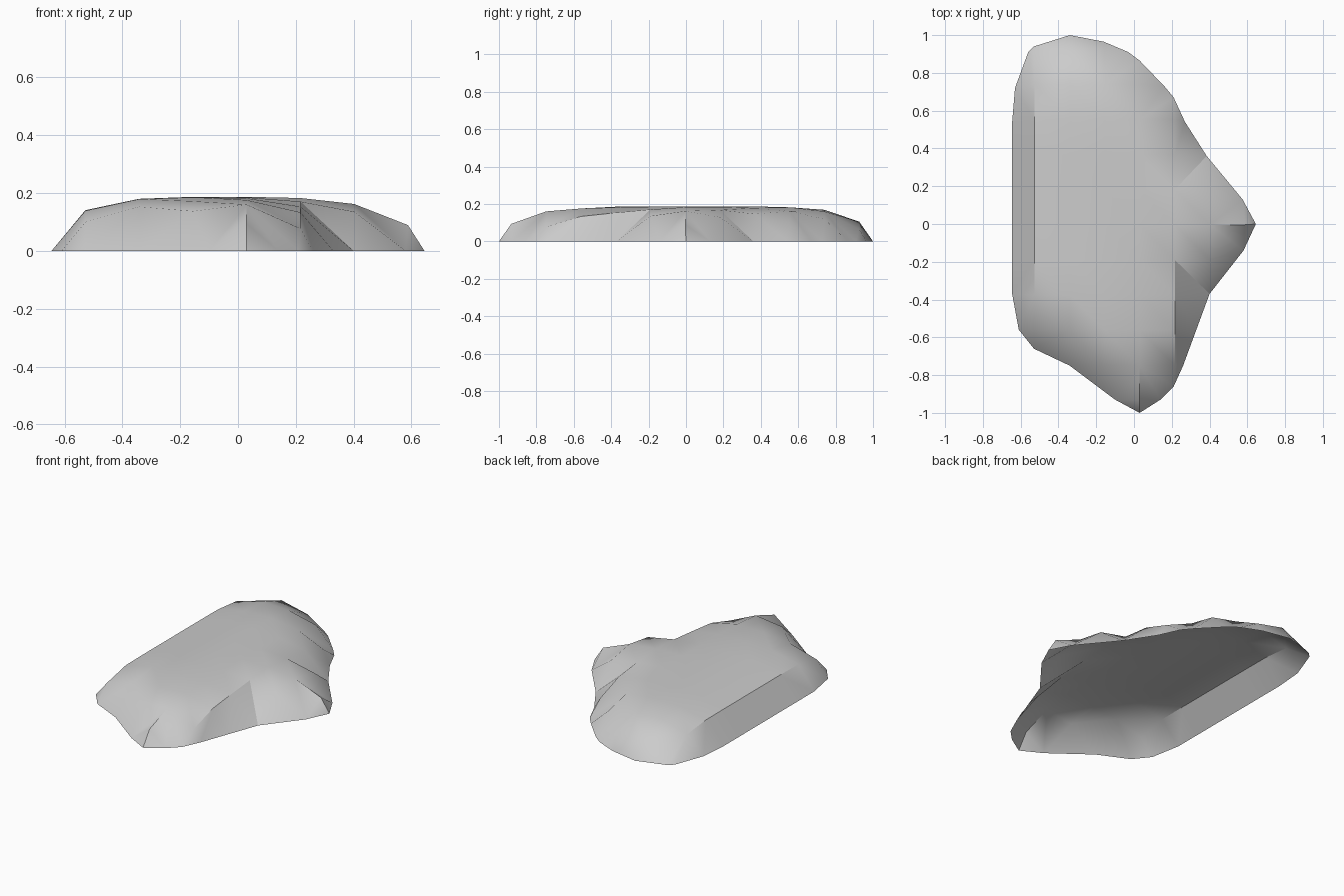
import bpy
import bmesh
import math
from mathutils import Vector
from mathutils.geometry import delaunay_2d_cdt, intersect_point_line

cube = bpy.data.objects.get("Cube")
if cube:
    bpy.data.objects.remove(cube, do_unlink=True)

# Ground outline of the stone, counter-clockwise from its pointed side
OUTLINE = [Vector(p) for p in (
    (.645, 0), (.575, .13), (.385, .36), (.27, .54), (.21, .67), (.16, .73),
    (.03, .865), (-.03, .91), (-.16, .965), (-.34, 1), (-.53, .94),
    (-.56, .91), (-.63, .72), (-.645, .54), (-.645, .36), (-.645, .18),
    (-.645, 0), (-.645, -.19), (-.645, -.37), (-.61, -.56), (-.53, -.66),
    (-.34, -.75), (-.1, -.93), (.03, -1), (.14, -.93), (.21, -.86),
    (.26, -.75), (.33, -.56), (.4, -.37), (.58, -.14))]
EDGES = [(i, (i + 1) % len(OUTLINE)) for i in range(len(OUTLINE))]

# Rounded shoulder: distance in from the outline against height
SHOULDER = ((0, 0), (.045, .085), (.09, .122), (.12, .143),
            (.22, .163), (.3, .18), (.45, .187), (9, .187))


def edge_distance(p):
    """Shortest distance from a point to the outline."""
    best = math.inf
    for i, j in EDGES:
        a, b = OUTLINE[i], OUTLINE[j]
        t = intersect_point_line(p, a, b)[1]
        best = min(best, (p - a.lerp(b, min(max(t, 0), 1))).length)
    return best


def is_inside(p):
    """Even-odd test against the outline."""
    inside = False
    for i, j in EDGES:
        a, b = OUTLINE[i], OUTLINE[j]
        if (a.y > p.y) != (b.y > p.y):
            if p.x < a.x + (p.y - a.y) * (b.x - a.x) / (b.y - a.y):
                inside = not inside
    return inside


def height(p):
    """Height of the shoulder profile above a point."""
    d = edge_distance(p)
    for (d0, z0), (d1, z1) in zip(SHOULDER, SHOULDER[1:]):
        if d <= d1:
            return z0 + (z1 - z0) * (d - d0) / (d1 - d0)


# Regular grid of surface points within the outline
STEP = .186
points = list(OUTLINE)
for column in range(7):
    for row in range(-5, 6):
        p = Vector((-.528 + column * STEP, -.004 + row * STEP))
        if is_inside(p) and edge_distance(p) > .015:
            points.append(p)

# Open-bottomed shell raised over the triangulated outline
flat, _, faces, *_ = delaunay_2d_cdt(points, EDGES, [], 1, 1e-5)
bm = bmesh.new()
verts = [bm.verts.new((p.x, p.y, height(p))) for p in flat]
for face in faces:
    bm.faces.new([verts[i] for i in face])
for face in bm.faces:
    face.normal_update()
    if face.normal.z < 0:
        face.normal_flip()
mesh = bpy.data.meshes.new("flat_stone")
bm.to_mesh(mesh)
bm.free()
stone = bpy.data.objects.new("flat_stone", mesh)
bpy.context.collection.objects.link(stone)

# Plain grey stone
grey = bpy.data.materials.new("stone_grey")
grey.use_nodes = True
colour = (.6, .6, .6, 1)
grey.diffuse_color = colour
grey.node_tree.nodes["Principled BSDF"].inputs["Base Color"].default_value = colour
mesh.materials.append(grey)

# Smooth surface with a crisp crease along the straight side
bpy.ops.object.select_all(action="DESELECT")
stone.select_set(True)
bpy.context.view_layer.objects.active = stone
bpy.ops.object.shade_smooth_by_angle(angle=math.radians(35))
